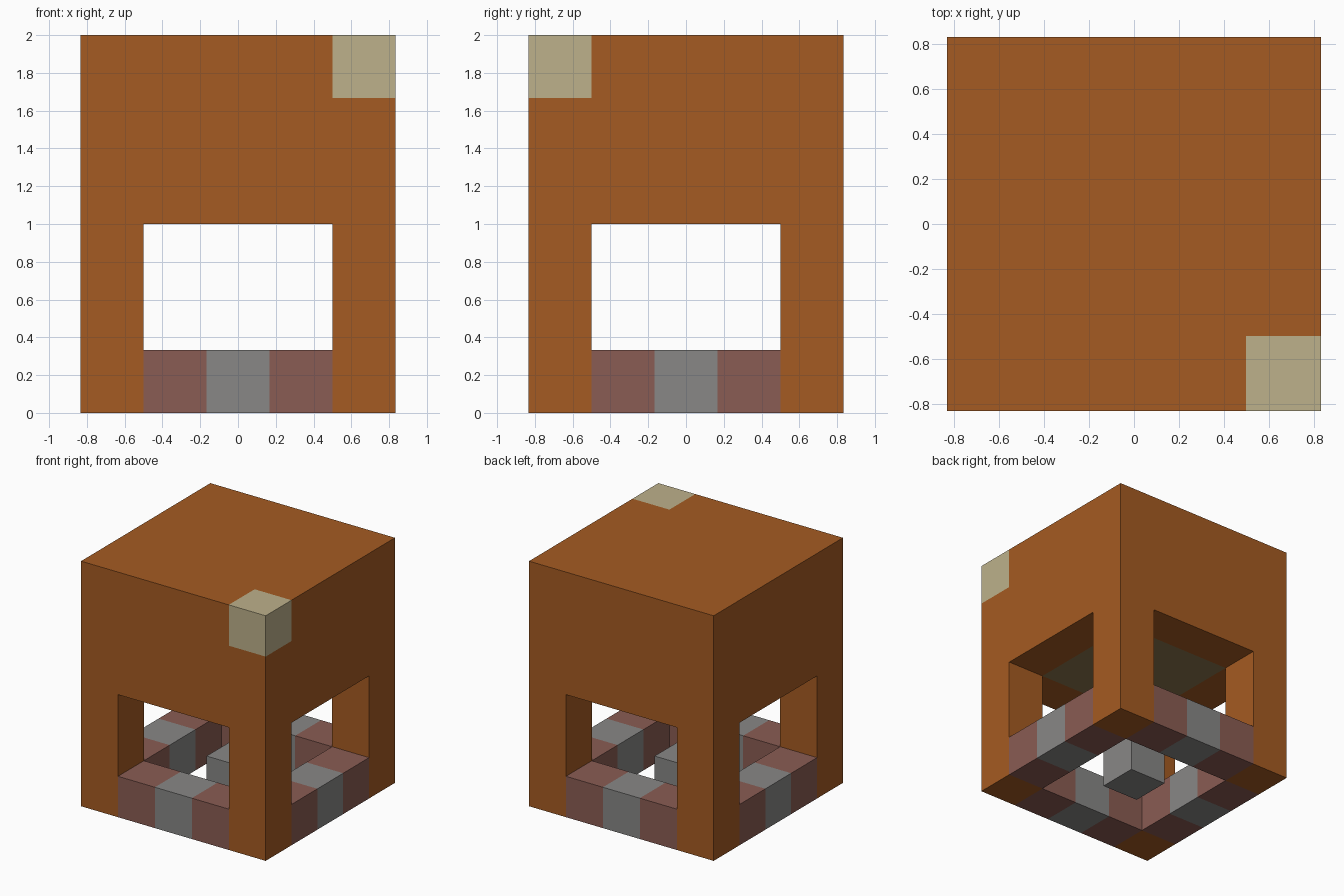
import bpy
import bmesh
from mathutils import Vector

# Remove the default cube
cube = bpy.data.objects.get("Cube")
if cube:
    bpy.data.objects.remove(cube, do_unlink=True)

UNIT = 1 / 3                       # edge of one building block
ALONG = range(-2, 3)               # five blocks wide, centred
INNER = range(-1, 2)


def linear(channel):
    c = channel / 255
    return c / 12.92 if c <= 0.04045 else ((c + 0.055) / 1.055) ** 2.4


def material(name, *rgb):
    mat = bpy.data.materials.new(name)
    colour = (*[linear(c) for c in rgb], 1)
    mat.diffuse_color = colour
    mat.use_nodes = True
    bsdf = mat.node_tree.nodes["Principled BSDF"]
    bsdf.inputs["Base Color"].default_value = colour
    bsdf.inputs["Roughness"].default_value = 0.9
    return mat


orange = material("orange brown", 165, 91, 34)
tan = material("pale tan", 189, 177, 139)
grey = material("stone grey", 136, 135, 134)
brick = material("brick red", 138, 92, 83)
olive = material("olive brown", 140, 118, 78)

# Parts as sets of blocks on the grid
corners = [(x, y) for x in (-2, 2) for y in (-2, 2)]
roof = {(x, y, z) for x in ALONG for y in ALONG for z in (3, 4, 5)}
core = {(x, y, z) for x in INNER for y in INNER for z in (3, 4)}
corner_block = {(2, -2, 5)}
rails = {(x, y, 0) for x in ALONG for y in ALONG
         if max(abs(x), abs(y)) == 2 and (x, y) not in corners}
rail_middles = {c for c in rails if 0 in c[:2]}

parts = {
    "roof_shell": (roof - core - corner_block, orange),
    "ceiling_core": (core, olive),
    "roof_corner_block": (corner_block, tan),
    "corner_posts": ({(x, y, z) for x, y in corners for z in range(3)}, orange),
    "base_rail_ends": (rails - rail_middles, brick),
    "base_rail_middles": (rail_middles, grey),
    "centre_block": ({(0, 0, 0)}, grey),
}
solid = set().union(*(cells for cells, _ in parts.values()))


def build(name, cells, mat):
    """Make one part, keeping only the block faces open to the air."""
    bm = bmesh.new()
    for cell in sorted(cells):
        for axis in range(3):
            for side in (-1, 1):
                normal = Vector((0, 0, 0))
                normal[axis] = side
                beside = tuple(int(a + b) for a, b in zip(cell, normal))
                if beside in solid:
                    continue
                u = Vector((0, 0, 0))
                u[(axis + 1) % 3] = 0.5
                v = normal.cross(u)
                middle = Vector(cell) + Vector((0, 0, 0.5)) + normal / 2
                bm.faces.new([bm.verts.new((middle + offset) * UNIT)
                              for offset in (-u - v, u - v, u + v, v - u)])
    bmesh.ops.remove_doubles(bm, verts=bm.verts, dist=0.001)
    mesh = bpy.data.meshes.new(name)
    bm.to_mesh(mesh)
    bm.free()
    mesh.materials.append(mat)
    bpy.context.collection.objects.link(bpy.data.objects.new(name, mesh))


for part_name, (part_cells, part_material) in parts.items():
    build(part_name, part_cells, part_material)
